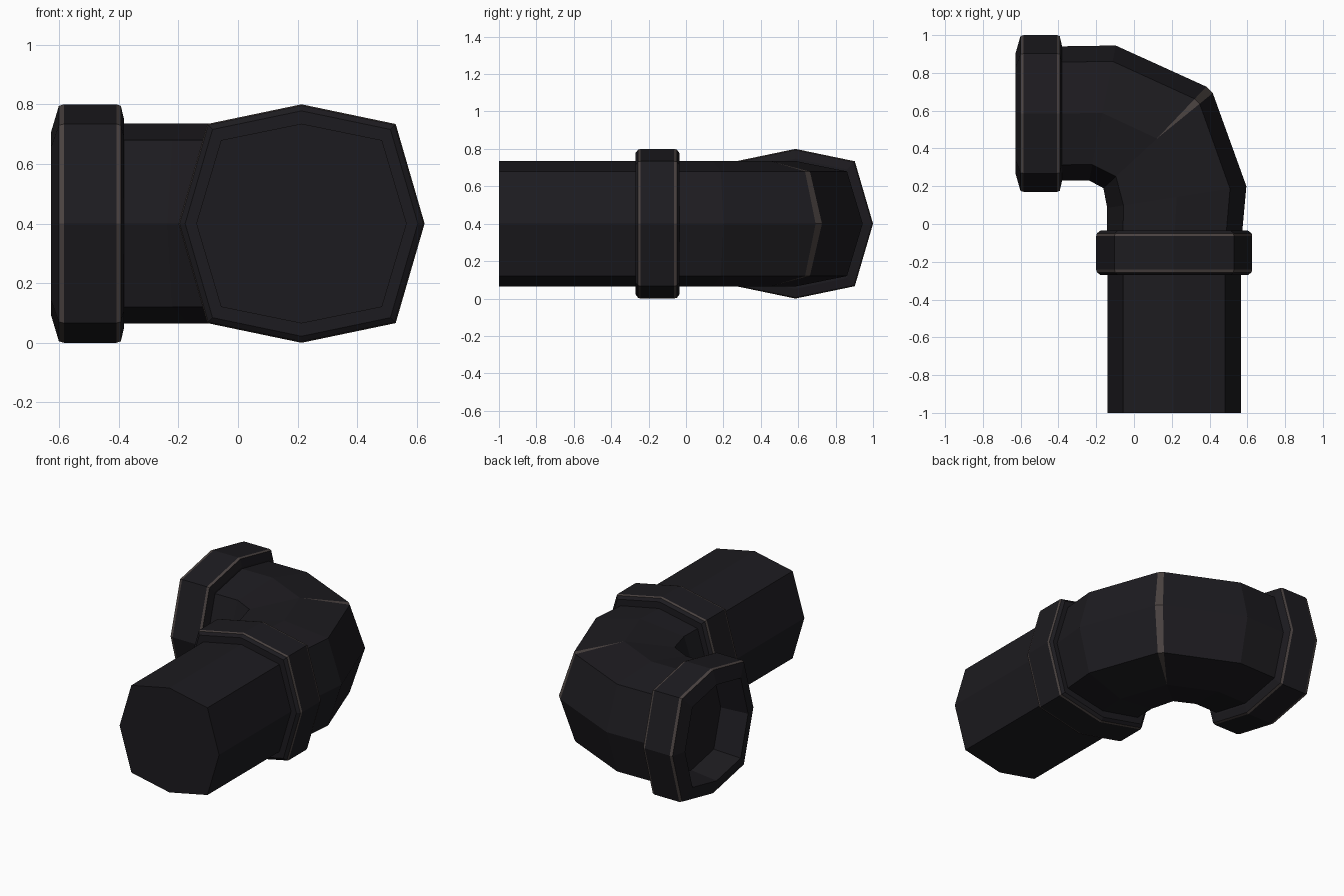
import bpy, bmesh
from mathutils import Vector

if "Cube" in bpy.data.objects:
    bpy.data.objects.remove(bpy.data.objects["Cube"])

# Squarish octagon section: (across, up)
OCT = [(1, 0), (.765, .835), (0, 1), (-.765, .835),
       (-1, 0), (-.765, -.835), (0, -1), (.765, -.835)]
ZC = 0.4


def material(name, col):
    m = bpy.data.materials.new(name)
    m.diffuse_color = (*col, 1)
    m.use_nodes = True
    m.node_tree.nodes["Principled BSDF"].inputs["Base Color"].default_value = m.diffuse_color
    return m


DARK = material("dark_plastic", (.012, .011, .014))
EDGE = material("worn_edge", (.07, .056, .053))


def ring(inner, outer, rz, spread=(0, 0)):
    """Octagon whose side corners are two plan points; spread shifts the outer half."""
    a, b, d = Vector(inner), Vector(outer), Vector(spread)
    c, h = (a + b) / 2, (b - a) / 2
    pts = []
    for s, t in OCT:
        p = c + h * s + d * max(s, 0)
        pts.append((p.x, p.y, ZC + rz * t))
    return pts


def loft(name, rings, worn=()):
    bm = bmesh.new()
    loops = [[bm.verts.new(p) for p in r] for r in rings]
    for i in range(len(loops) - 1):
        for k in range(8):
            j = (k + 1) % 8
            f = bm.faces.new((loops[i][k], loops[i][j], loops[i + 1][j], loops[i + 1][k]))
            f.material_index = 1 if i in worn else 0
    bm.faces.new(loops[0])
    bm.faces.new(loops[-1])
    bmesh.ops.remove_doubles(bm, verts=bm.verts, dist=1e-4)
    bmesh.ops.recalc_face_normals(bm, faces=bm.faces)
    me = bpy.data.meshes.new(name)
    bm.to_mesh(me)
    bm.free()
    me.materials.append(DARK)
    me.materials.append(EDGE)
    ob = bpy.data.objects.new(name, me)
    bpy.context.collection.objects.link(ob)
    return ob


def along_y(y, r, rz, cx=.21):
    return ring((cx - r, y), (cx + r, y), rz)


def along_x(x, r, rz, cy=.585):
    return ring((x, cy - r), (x, cy + r), rz)


# Straight pipe
loft("straight_pipe", [along_y(y, .353, .335) for y in (-1, -.15)])

# Elbow with a worn crease around the outside of the bend
I = (-.165, .19)
O = (.402, .715)
loft("elbow", [
    along_y(-.15, .355, .335),
    ring((-.145, -.04), (.57, -.04), .335),
    ring((-.145, .085), (.592, .2), .335),
    ring(I, O, .335, (.012, -.022)),
    ring(I, O, .335, (-.022, .012)),
    ring((-.24, .23), (-.1, .945), .335),
    along_x(-.42, .355, .335),
], worn=(3,))

# Collar around the straight pipe
collar = [(-.27, .8), (-.27, .945), (-.256, .99), (-.242, 1),
          (-.063, 1), (-.049, .99), (-.035, .945), (-.035, .8)]
loft("collar", [along_y(y, .413 * s, .4 * s) for y, s in collar], worn=(2, 4))

# Open socket at the end of the elbow
socket = [(-.45, .72), (-.63, .77), (-.604, .987), (-.587, 1),
          (-.411, 1), (-.396, .987), (-.385, .87), (-.385, .8)]
loft("socket", [along_x(x, .415 * s, .4 * s) for x, s in socket], worn=(2, 4))

# Centre horizontally
for ob in bpy.context.collection.objects:
    ob.location.x = .003
